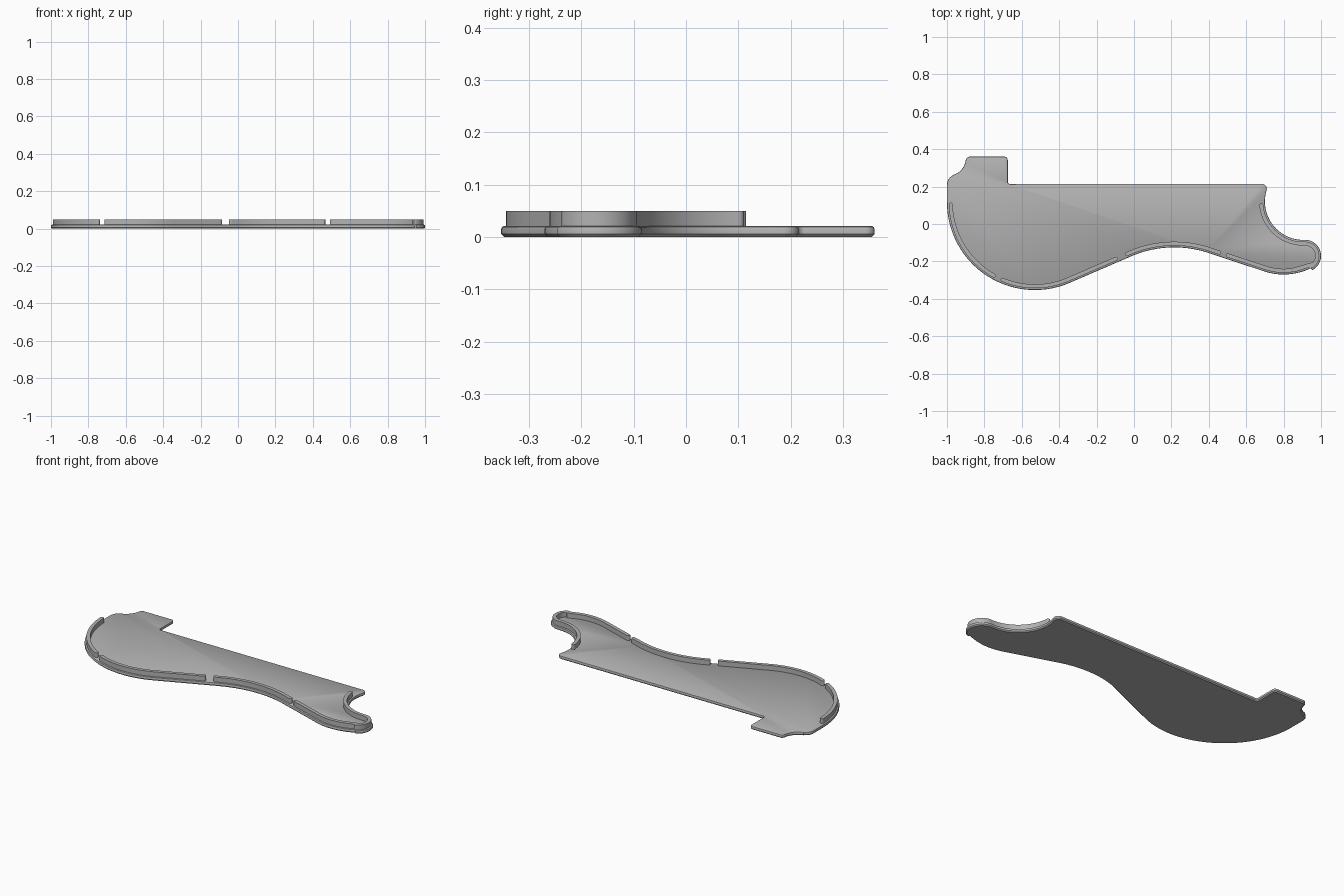
import bpy
import bmesh
from math import sin, cos, radians, pi, ceil
from mathutils import Vector

cube = bpy.data.objects.get("Cube")
if cube:
    bpy.data.objects.remove(cube, do_unlink=True)

GREY = (0.45, 0.45, 0.45, 1.0)
mat = bpy.data.materials.new("plain grey")
mat.use_nodes = True
mat.diffuse_color = GREY
bsdf = next(n for n in mat.node_tree.nodes if n.type == 'BSDF_PRINCIPLED')
bsdf.inputs["Base Color"].default_value = GREY

# Outline arcs, counter-clockwise: centre x, centre y, radius, start and end angle
# (a falling angle is a concave arc); straight runs join them
CURVED_EDGE = [
    (-0.53, 0.117, 0.47, 180, 293.4),    # big bulge
    (0.215, -0.705, 0.58, 113.4, 72.5),  # hollow
    (0.80, 0.06, 0.33, 252.5, 296),      # underside of the tip
    (0.915, -0.17, 0.085, 297, 448),     # tip
    (0.905, 0.12, 0.205, 270, 165),      # cove
]
BACK_EDGE = [
    (0.682, 0.187, 0.028, -15, 90),      # back corner
    (-0.663, 0.226, 0.012, 270, 180),    # inner corner of the tab
    (-0.693, 0.342, 0.018, 0, 90),       # tab corner
    (-0.877, 0.337, 0.023, 90, 170),     # tab corner
    (-0.99, 0.35, 0.09, -5, -75),        # tab hollow
    (-0.945, 0.21, 0.055, 115, 180),     # left shoulder
]


def trace(arcs, inset):
    """Points along the arcs, moved inwards by the inset."""
    pts = []
    for cx, cy, r, a0, a1 in arcs:
        rad = r - inset if a1 > a0 else r + inset
        n = max(6, ceil(abs(a1 - a0) / 2.5))
        for i in range(n + 1):
            a = radians(a0 + (a1 - a0) * i / n)
            pts.append(Vector((cx + rad * cos(a), cy + rad * sin(a))))
    return pts


def loft(name, rings):
    """Closed solid through rings given as (points, height)."""
    bm = bmesh.new()
    loops = [[bm.verts.new((p.x, p.y, z)) for p in pts] for pts, z in rings]
    for low, high in zip(loops, loops[1:]):
        n = len(low)
        for i in range(n):
            j = (i + 1) % n
            bm.faces.new((low[i], low[j], high[j], high[i]))
    bm.faces.new(loops[0][::-1])
    bm.faces.new(loops[-1])
    bmesh.ops.recalc_face_normals(bm, faces=bm.faces)
    mesh = bpy.data.meshes.new(name)
    bm.to_mesh(mesh)
    bm.free()
    for f in mesh.polygons:
        f.use_smooth = len(f.vertices) == 4
    mesh.set_sharp_from_angle(angle=radians(30))
    mesh.materials.append(mat)
    obj = bpy.data.objects.new(name, mesh)
    bpy.context.collection.objects.link(obj)
    return obj


# Base plate: chamfered below, softly rounded above
PROFILE = [(0, 0.006), (0.006, 0), (0.015, 0), (0.019, 0.0015), (0.021, 0.005)]
loft("base_plate", [(trace(CURVED_EDGE + BACK_EDGE, inset), z) for z, inset in PROFILE])

# Rim walls: a centre line inside the curved edge, split at the gaps
HALF = 0.0105
GAPS = [(-0.748, -0.706), (-0.089, -0.042), (0.461, 0.499)]
line = trace(CURVED_EDGE, 0.02)
dense = []
for p, q in zip(line, line[1:]):
    n = max(1, ceil((q - p).length / 0.008))
    dense += [p.lerp(q, i / n) for i in range(n)]

runs = [[]]
for p in dense:
    if p.y < 0.105 and not any(a < p.x < b for a, b in GAPS):
        if not runs[-1] or (p - runs[-1][-1]).length > 0.002:
            runs[-1].append(p)
    elif runs[-1]:
        runs.append([])


def ribbon(pts):
    """Outline of a band along the points, with round ends."""
    left, right = [], []
    last = len(pts) - 1
    for i, p in enumerate(pts):
        t = (pts[min(i + 1, last)] - pts[max(i - 1, 0)]).normalized()
        side = Vector((-t.y, t.x)) * HALF
        left.append(p + side)
        right.append(p - side)

    def cap(centre, start):
        d = start - centre
        out = []
        for k in range(1, 8):
            a = pi * k / 8
            out.append(centre + Vector((d.x * cos(a) - d.y * sin(a),
                                        d.x * sin(a) + d.y * cos(a))))
        return out

    return right + cap(pts[-1], right[-1]) + left[::-1] + cap(pts[0], left[0])


names = ["left_end_rim", "bulge_rim", "hollow_rim", "tip_rim"]
for name, run in zip(names, [r for r in runs if len(r) > 3]):
    band = ribbon(run)
    loft(name, [(band, 0.018), (band, 0.05)])
